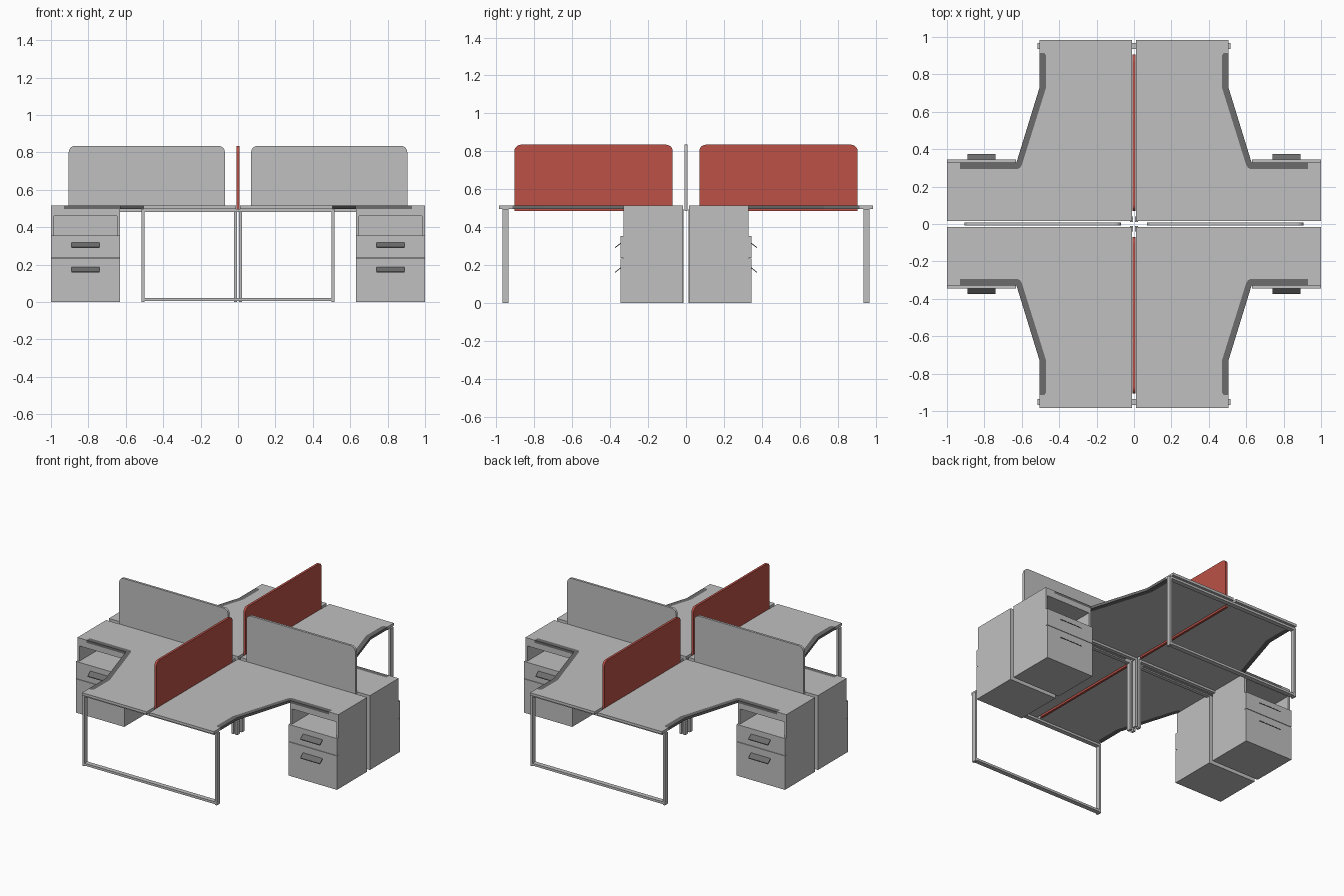
import bpy, bmesh
from mathutils import Vector

cube = bpy.data.objects.get("Cube")
if cube:
    bpy.data.objects.remove(cube)


def material(name, rgb):
    m = bpy.data.materials.new(name)
    m.use_nodes = True
    m.diffuse_color = (*rgb, 1)
    m.node_tree.nodes["Principled BSDF"].inputs["Base Color"].default_value = (*rgb, 1)
    return m


GREY = material("light grey", (0.53, 0.53, 0.53))
DARK = material("dark grey", (0.15, 0.15, 0.15))
RED = material("red fabric", (0.5, 0.083, 0.063))


def finish(name, bm, mat):
    bmesh.ops.recalc_face_normals(bm, faces=bm.faces)
    mesh = bpy.data.meshes.new(name)
    bm.to_mesh(mesh)
    bm.free()
    mesh.materials.append(mat)
    obj = bpy.data.objects.new(name, mesh)
    bpy.context.collection.objects.link(obj)
    return obj


def add_prism(bm, points, offset):
    """Extrude a closed outline along an offset."""
    face = bm.faces.new([bm.verts.new(p) for p in points])
    ext = bmesh.ops.extrude_face_region(bm, geom=[face])
    moved = [v for v in ext["geom"] if isinstance(v, bmesh.types.BMVert)]
    bmesh.ops.translate(bm, verts=moved, vec=Vector(offset))


def add_box(bm, x, y, z):
    add_prism(bm, [(x[0], y[0], z[0]), (x[1], y[0], z[0]),
                   (x[1], y[1], z[0]), (x[0], y[1], z[0])], (0, 0, z[1] - z[0]))


def boxes(name, mat, parts, sx=1, sy=1):
    bm = bmesh.new()
    for x, y, z in parts:
        add_box(bm, [sx * v for v in x], [sy * v for v in y], z)
    return finish(name, bm, mat)


def slab(name, mat, outline, z, sx, sy):
    bm = bmesh.new()
    add_prism(bm, [(sx * x, sy * y, z[0]) for x, y in outline], (0, 0, z[1] - z[0]))
    return finish(name, bm, mat)


TOP = (0.497, 0.515)       # worktop thickness
X0, X1 = 0.63, 1.0         # pedestal width
Y0, Y1 = 0.015, 0.33       # pedestal depth
FRONT = 0.345              # drawer front face

# Inner line and outer line of the dark edge strip
strip_inner = [(0.93, 0.33), (0.93, 0.295), (0.622, 0.295), (0.61, 0.3), (0.6, 0.315),
               (0.47, 0.73), (0.47, 0.9), (0.48, 0.915), (0.505, 0.915)]
strip_outer = [(0.505, 0.73), (0.628, 0.33)]
desk_outline = [(0.01, Y0), (X1, Y0), (X1, Y1)] + strip_inner + [(0.505, 0.985), (0.01, 0.985)]

for sx, sx_name in ((1, "left"), (-1, "right")):
    for sy, sy_name in ((-1, "front"), (1, "back")):
        tag = f"_{sy_name}_{sx_name}"

        # Worktop and its edge strip
        slab("worktop" + tag, GREY, desk_outline, TOP, sx, sy)
        slab("edge_strip" + tag, DARK, strip_inner + strip_outer, TOP, sx, sy)

        # Pedestal with open shelf niche
        boxes("pedestal" + tag, GREY, [
            ((X0, X1), (Y0, Y1), (0, 0.355)),
            ((X0, X1), (Y0, Y1), (0.46, TOP[0])),
            ((X0, X0 + 0.016), (Y0, Y1), (0.355, 0.46)),
            ((X1 - 0.016, X1), (Y0, Y1), (0.355, 0.46)),
            ((X0 + 0.016, X1 - 0.016), (Y0, Y0 + 0.016), (0.355, 0.46)),
        ], sx, sy)
        boxes("drawer_fronts" + tag, GREY, [
            ((X0, X1), (Y1, FRONT), (0, 0.234)),
            ((X0, X1), (Y1, FRONT), (0.237, 0.355)),
        ], sx, sy)

        # Sloping handles
        bm = bmesh.new()
        for z in (0.318, 0.188):
            side = [(FRONT, z), (FRONT + 0.03, z - 0.024),
                    (FRONT + 0.03, z - 0.029), (FRONT, z - 0.006)]
            add_prism(bm, [(sx * 0.74, sy * y, h) for y, h in side], (sx * 0.15, 0, 0))
        finish("drawer_handles" + tag, bm, DARK)

        # Centre leg and the beam carrying the worktop
        boxes("centre_leg" + tag, GREY, [
            ((0.006, 0.022), (0.012, 0.04), (0, TOP[0])),
            ((0.006, X0), (0.015, 0.04), (0.482, TOP[0])),
        ], sx, sy)

# End leg loops
for sy, name in ((-1, "front"), (1, "back")):
    y = (0.935, 0.967)
    boxes("leg_loop_" + name, GREY, [
        ((-0.515, -0.5), y, (0, TOP[0])),
        ((0.5, 0.515), y, (0, TOP[0])),
        ((-0.5, 0.5), y, (0.005, 0.021)),
        ((-0.5, 0.5), y, (0.482, TOP[0])),
    ], 1, sy)


def screen(name, mat, axis, sign, thickness):
    """Upright divider panel with rounded top corners."""
    bm = bmesh.new()
    low, high, base, top = 0.07, 0.905, 0.485, 0.835
    shift = -thickness / 2
    pts = []
    for a, z in ((low, base), (high, base), (high, top), (low, top)):
        pts.append((shift, sign * a, z) if axis == "y" else (sign * a, shift, z))
    add_prism(bm, pts, (thickness, 0, 0) if axis == "y" else (0, thickness, 0))
    run = 1 if axis == "y" else 0
    corners = [e for e in bm.edges if all(v.co.z > 0.8 for v in e.verts)
               and abs(e.verts[0].co[run] - e.verts[1].co[run]) < 0.001]
    bmesh.ops.bevel(bm, geom=corners, offset=0.035, segments=5, profile=0.5, affect="EDGES")
    return finish(name, bm, mat)


# Divider screens
screen("red_screen_front", RED, "y", -1, 0.016)
screen("red_screen_back", RED, "y", 1, 0.016)
screen("grey_screen_left", GREY, "x", 1, 0.016)
screen("grey_screen_right", GREY, "x", -1, 0.016)
